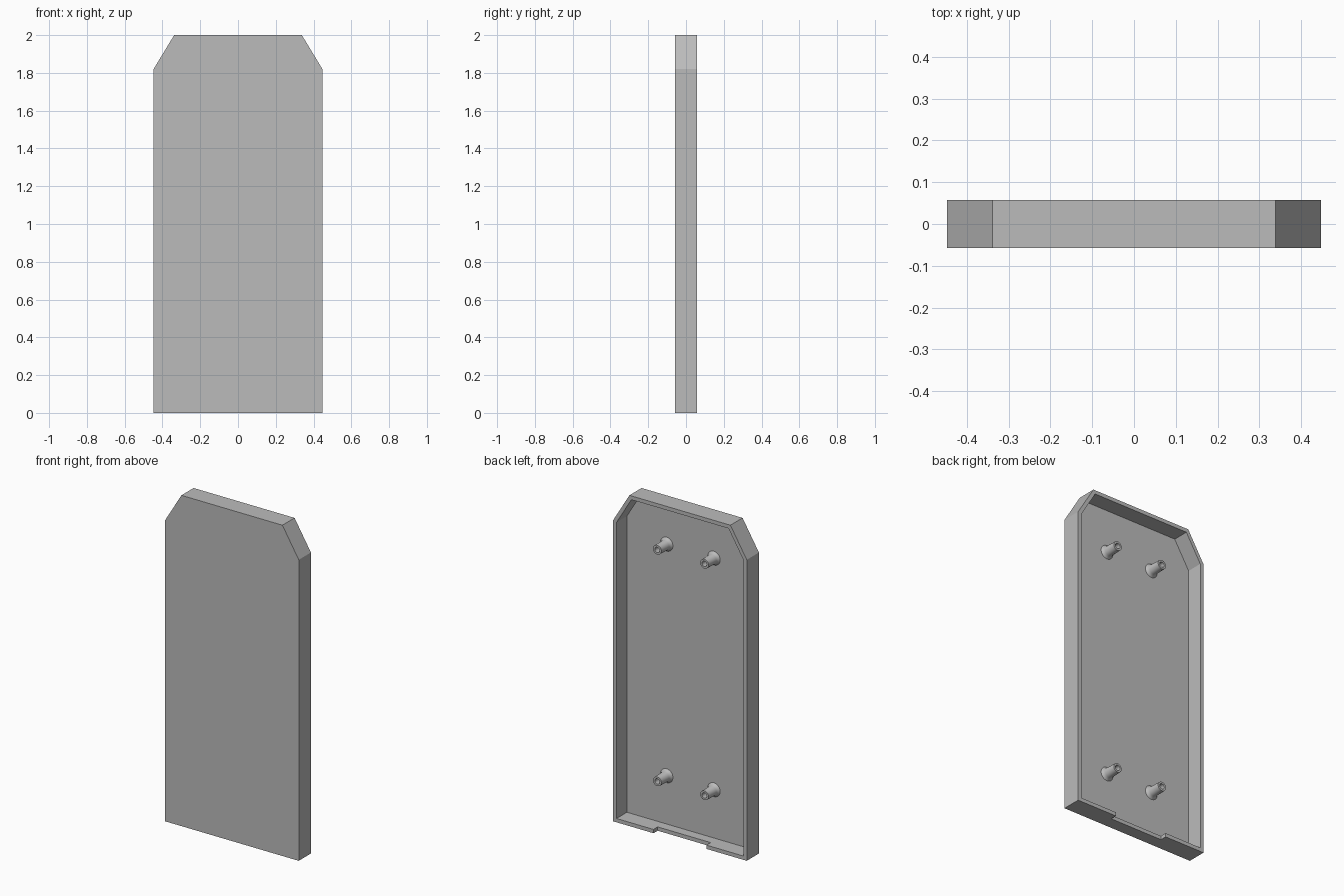
import bpy, bmesh, math
from mathutils import Matrix

cube = bpy.data.objects.get("Cube")
if cube:
    bpy.data.objects.remove(cube, do_unlink=True)

HALF_W, HEIGHT, HALF_D = 0.447, 2.0, 0.058
TOP_HALF_W, SHOULDER_Z = 0.338, 1.82
WALL, FLOOR_Y = 0.023, -0.041

grey = bpy.data.materials.new("plain grey")
grey.use_nodes = True
colour = (0.5, 0.5, 0.5, 1)
grey.diffuse_color = colour
grey.node_tree.nodes["Principled BSDF"].inputs["Base Color"].default_value = colour


def make_object(name, bm):
    mesh = bpy.data.meshes.new(name)
    bmesh.ops.recalc_face_normals(bm, faces=bm.faces)
    bm.to_mesh(mesh)
    bm.free()
    mesh.materials.append(grey)
    obj = bpy.data.objects.new(name, mesh)
    bpy.context.collection.objects.link(obj)
    return obj


def activate(obj):
    bpy.ops.object.select_all(action="DESELECT")
    obj.select_set(True)
    bpy.context.view_layer.objects.active = obj


# Tray: chamfered outline extruded to the back, then inset and sunk
half = [(HALF_W, 0), (HALF_W, SHOULDER_Z), (TOP_HALF_W, HEIGHT)]
outline = half + [(-x, z) for x, z in reversed(half)]
bm = bmesh.new()
front = bm.faces.new([bm.verts.new((x, -HALF_D, z)) for x, z in outline])
ext = bmesh.ops.extrude_face_region(bm, geom=[front], use_keep_orig=True)
verts = [g for g in ext["geom"] if isinstance(g, bmesh.types.BMVert)]
back = next(g for g in ext["geom"] if isinstance(g, bmesh.types.BMFace))
bmesh.ops.translate(bm, verts=verts, vec=(0, 2 * HALF_D, 0))
bmesh.ops.recalc_face_normals(bm, faces=bm.faces)
bmesh.ops.inset_region(bm, faces=[back], thickness=WALL, use_even_offset=True)
sunk = bmesh.ops.extrude_discrete_faces(bm, faces=[back])["faces"][0]
for v in sunk.verts:
    v.co.y = FLOOR_Y
tray = make_object("tray", bm)

# Notch in the back edge of the bottom wall
bm = bmesh.new()
bmesh.ops.create_cube(bm, size=1, matrix=Matrix.Translation((0, HALF_D, 0))
                      @ Matrix.Diagonal((0.354, 0.08, 0.08, 1)))
cutter = make_object("notch_cutter", bm)
cutter.hide_render = True
mod = tray.modifiers.new("notch", "BOOLEAN")
mod.operation, mod.object, mod.solver = "DIFFERENCE", cutter, "EXACT"
activate(tray)
bpy.ops.object.modifier_apply(modifier=mod.name)
bpy.data.objects.remove(cutter, do_unlink=True)

# Hollow screw posts with a flared foot: (radius, y)
POST = [(0.042, FLOOR_Y - 0.004), (0.042, FLOOR_Y), (0.035, -0.034),
        (0.030, -0.022), (0.028, 0.05), (0.016, 0.05), (0.016, FLOOR_Y + 0.001),
        (0, FLOOR_Y + 0.001)]


def make_post(name, x, z):
    bm = bmesh.new()
    ring = [bm.verts.new((r, y, 0)) for r, y in POST]
    edges = [bm.edges.new(pair) for pair in zip(ring, ring[1:])]
    bmesh.ops.spin(bm, geom=ring + edges, cent=(0, 0, 0), axis=(0, 1, 0),
                   angle=math.tau, steps=32)
    bmesh.ops.remove_doubles(bm, verts=bm.verts, dist=0.0001)
    post = make_object(name, bm)
    post.location = (x, 0, z)
    activate(post)
    bpy.ops.object.shade_smooth_by_angle(angle=math.radians(40))


for level, z in (("lower", 0.315), ("upper", 1.715)):
    for side, x in (("left", 0.158), ("right", -0.158)):
        make_post(f"{level}_{side}_post", x, z)
